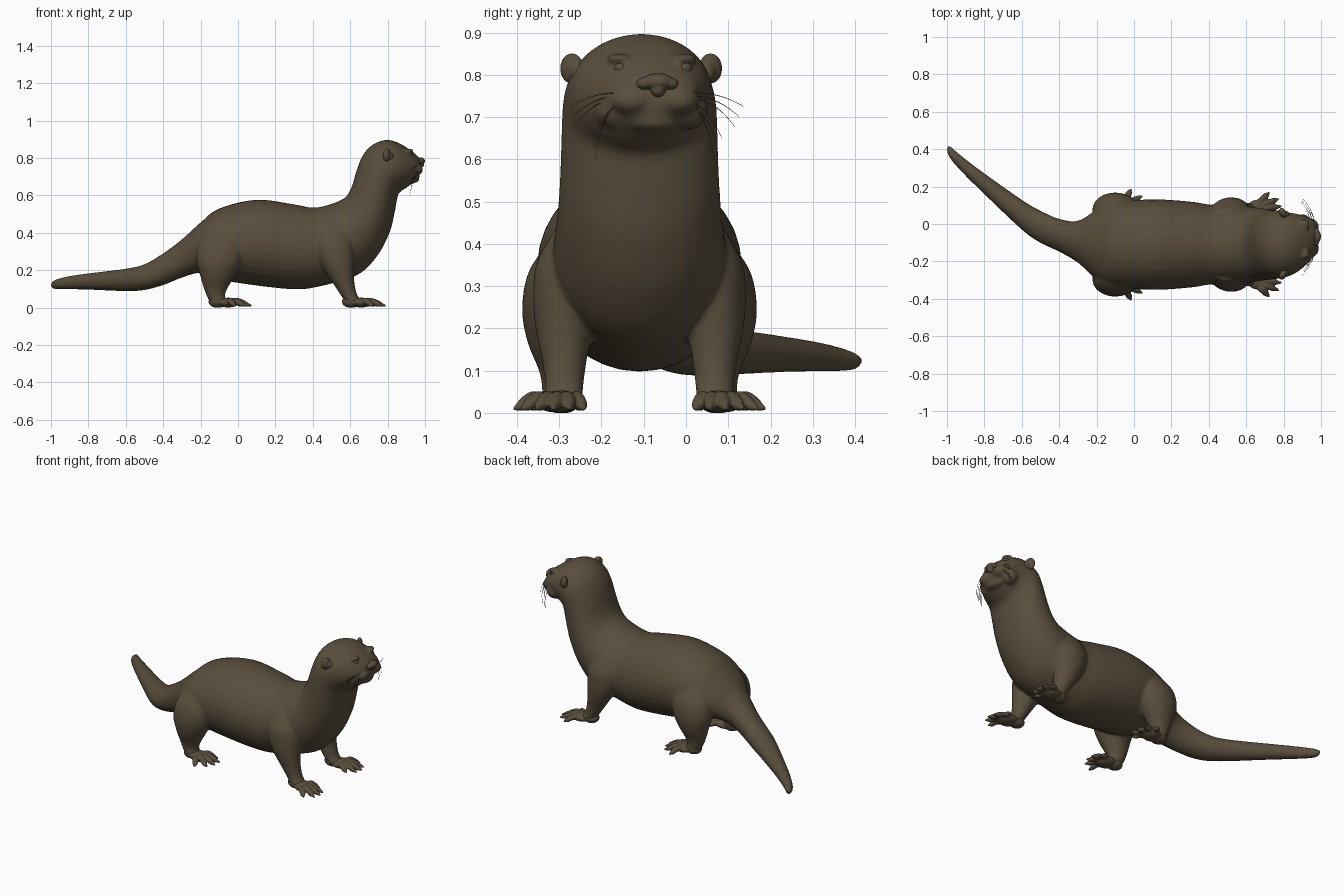
import bpy, bmesh, math
from mathutils import Vector, Matrix

cube = bpy.data.objects.get("Cube")
if cube:
    bpy.data.objects.remove(cube)

MID = -0.11  # the body's mirror line in y

fur = bpy.data.materials.new("dark_brown_fur")
fur.use_nodes = True
COLOUR = (0.1, 0.076, 0.046, 1)
fur.diffuse_color = COLOUR
fur.node_tree.nodes["Principled BSDF"].inputs["Base Color"].default_value = COLOUR


def smooth_stations(stations, steps=5):
    """Catmull-Rom interpolation through tuples of any length."""
    rows = [stations[0]] + list(stations) + [stations[-1]]
    result = []
    for a, b, c, d in zip(rows, rows[1:], rows[2:], rows[3:]):
        for k in range(steps):
            t = k / steps
            result.append([
                q + 0.5 * t * ((r - p) + t * ((2 * p - 5 * q + 4 * r - s) + t * (3 * (q - r) + s - p)))
                for p, q, r, s in zip(a, b, c, d)])
    result.append(list(stations[-1]))
    return result


def loft(bm, rings, sides=32):
    """Skin a closed tube through (centre, axis, axis) ellipses."""
    loops = []
    for centre, u, v in rings:
        loops.append([])
        for i in range(sides):
            a = math.tau * i / sides
            loops[-1].append(bm.verts.new(centre + u * math.cos(a) + v * math.sin(a)))
    for lower, upper in zip(loops, loops[1:]):
        for i in range(sides):
            j = (i + 1) % sides
            bm.faces.new((lower[i], lower[j], upper[j], upper[i]))
    bm.faces.new(loops[0][::-1])
    bm.faces.new(loops[-1])


def ellipsoid(bm, centre, radii, turn=0):
    matrix = (Matrix.Translation(centre) @ Matrix.Rotation(turn, 4, "Z")
              @ Matrix.Diagonal((*radii, 1)))
    bmesh.ops.create_uvsphere(bm, u_segments=32, v_segments=20, radius=1, matrix=matrix)


def finish(name, bm, voxel=0, relax=0):
    """Turn the bmesh into a smooth object, fusing its pieces when asked."""
    bmesh.ops.recalc_face_normals(bm, faces=bm.faces[:])
    for face in bm.faces:
        face.smooth = True
    mesh = bpy.data.meshes.new(name)
    bm.to_mesh(mesh)
    bm.free()
    mesh.materials.append(fur)
    obj = bpy.data.objects.new(name, mesh)
    bpy.context.collection.objects.link(obj)
    if voxel:
        fuse = obj.modifiers.new("fuse", "REMESH")
        fuse.mode = "VOXEL"
        fuse.voxel_size = voxel
        fuse.use_smooth_shade = True
        soften = obj.modifiers.new("soften", "SMOOTH")
        soften.factor = 0.5
        soften.iterations = relax
    return obj


def on_head(x, side, z):
    """Point on the head, which turns slightly to its left."""
    return Vector((x, MID + 0.045 * min(max((x - 0.78) / 0.2, 0), 1) + side, z))


def at(x, offset, z):
    return Vector((x, MID + offset, z))


# Spine profile: upper x, upper z, lower x, lower z, half width, centre y
tail = [
    (-1, .125, -1, .115, .006, .40), (-.985, .145, -.985, .1, .032, .385),
    (-.92, .165, -.92, .098, .042, .32), (-.8, .183, -.8, .096, .056, .215),
    (-.6, .208, -.6, .088, .08, .05), (-.5, .232, -.5, .094, .086, -.015),
    (-.4, .29, -.4, .12, .088, -.06), (-.3, .365, -.3, .16, .112, -.095)]
torso = [
    (-.2, .455, -.2, .185, .185, MID), (-.1, .53, -.1, .15, .225, MID),
    (.1, .577, .1, .118, .242, MID), (.3, .552, .3, .098, .23, MID),
    (.42, .535, .42, .11, .212, MID), (.56, .58, .63, .17, .205, MID)]
neck_and_head = [
    (.605, .64, .74, .27, .195, MID), (.63, .72, .81, .4, .188, MID),
    (.655, .79, .84, .52, .185, MID), (.69, .845, .855, .6, .182, MID),
    (.74, .882, .875, .625, .174, MID), (.8, .897, .9, .64, .163, -.105),
    (.86, .88, .93, .663, .143, -.095), (.91, .85, .955, .685, .118, -.085),
    (.95, .82, .968, .7, .095, -.075), (.97, .8, .975, .725, .065, -.07)]

skin = bmesh.new()
spine = []
for tx, tz, bx, bz, half, y in smooth_stations(tail + torso + neck_and_head):
    top, bottom = Vector((tx, y, tz)), Vector((bx, y, bz))
    spine.append(((top + bottom) / 2, Vector((0, half, 0)), (top - bottom) / 2))
loft(skin, spine)

# Legs: x, sideways offset, z, radius in x, radius in y
front_leg = [
    (.5, .13, .45, .085, .06), (.51, .162, .36, .105, .08), (.52, .172, .28, .102, .08),
    (.54, .178, .2, .08, .068), (.565, .178, .13, .058, .054),
    (.592, .178, .07, .045, .046), (.62, .18, .028, .045, .045)]
hind_leg = [
    (-.08, .14, .42, .08, .06), (-.09, .172, .34, .12, .088), (-.1, .188, .25, .122, .09),
    (-.11, .19, .17, .092, .076), (-.12, .186, .1, .062, .052),
    (-.118, .186, .06, .048, .045), (-.1, .188, .028, .05, .043)]
for side in (1, -1):
    for leg in (front_leg, hind_leg):
        loft(skin, [(at(x, side * y, z), Vector((rx, 0, 0)), Vector((0, ry, 0)))
                    for x, y, z, rx, ry in smooth_stations(leg)])

# Muzzle pads, chin and cheeks fused into the skin
for side in (1, -1):
    ellipsoid(skin, on_head(.938, side * .048, .738), (.048, .058, .036), -side * .5)
    ellipsoid(skin, on_head(.9, side * .085, .72), (.05, .05, .05))
    ellipsoid(skin, on_head(.91, side * .078, .838), (.03, .028, .012), -side * .6)
ellipsoid(skin, on_head(.93, 0, .69), (.04, .062, .026))
finish("body", skin, voxel=0.008, relax=5)


# Webbed paws with five clawed toes
def paw(name, side, heel_x, heel_offset, tips):
    bm = bmesh.new()
    heel = at(heel_x, side * heel_offset, .032)
    palm = heel + Vector((.055, side * .008, -.005))
    ellipsoid(bm, heel, (.05, .042, .033))
    ellipsoid(bm, palm, (.062, .052, .026), side * .25)
    for i, (x, offset) in enumerate(tips):
        tip = at(x, side * offset, .01)
        start = palm + Vector((0, side * (i - 2) * .014, 0))
        reach = tip - start
        across = Vector((-reach.y, reach.x, 0)).normalized()
        toe = [(0, .028, .018), (.4, .034, .018), (.72, .021, .016), (.86, .015, .01), (1, .01, .004)]
        loft(bm, [(Vector((*(start + reach * t).xy, z)), across * r, Vector((0, 0, r)))
                  for t, z, r in smooth_stations(toe, 3)], 12)
    finish(name, bm, voxel=0.004, relax=2)


front_tips = [(.735, .13), (.78, .165), (.79, .205), (.775, .245), (.725, .28)]
hind_tips = [(.035, .135), (.072, .17), (.07, .215), (.045, .26), (-.015, .298)]
for side, word in ((1, "left"), (-1, "right")):
    paw("front_paw_" + word, side, .605, .18, front_tips)
    paw("hind_paw_" + word, side, -.108, .188, hind_tips)

    # Round ear with a hollow in front
    bm = bmesh.new()
    ellipsoid(bm, on_head(.797, side * .164, .815), (.018, .03, .036), side * .5)
    ellipsoid(bm, on_head(.812, side * .152, .805), (.02, .02, .024))
    finish("ear_" + word, bm, voxel=0.004, relax=2)

    # Eye and lids
    bm = bmesh.new()
    ellipsoid(bm, on_head(.92, side * .076, .815), (.017, .017, .015))
    finish("eye_" + word, bm)

    # Whiskers sweeping out, back and down
    curve = bpy.data.curves.new("whiskers_" + word, "CURVE")
    curve.dimensions = "3D"
    curve.bevel_depth = 0.0014
    curve.bevel_resolution = 1
    curve.materials.append(fur)
    for i in range(6):
        drop = i / 5
        root = on_head(.962 - .012 * (i % 3), side * (.06 + .01 * (i % 3)), .755 - .025 * drop)
        middle = root + Vector((.005, side * (.075 - .03 * drop), .012 - .03 * drop))
        end = root + Vector((-.06 + .04 * drop, side * (.145 - .085 * drop), -.03 - .1 * drop))
        spline = curve.splines.new("NURBS")
        spline.points.add(2)
        for point, place, size in zip(spline.points, (root, middle, end), (1, .8, .3)):
            point.co = (*place, 1)
            point.radius = size
        spline.use_endpoint_u = True
        spline.order_u = 3
    bpy.context.collection.objects.link(bpy.data.objects.new("whiskers_" + word, curve))

# Broad nose pad with rounded wings
bm = bmesh.new()
ellipsoid(bm, on_head(.974, 0, .784), (.026, .036, .02))
ellipsoid(bm, on_head(.976, 0, .765), (.02, .018, .018))
for side in (1, -1):
    ellipsoid(bm, on_head(.968, side * .03, .779), (.022, .02, .015))
finish("nose", bm, voxel=0.004, relax=2)
